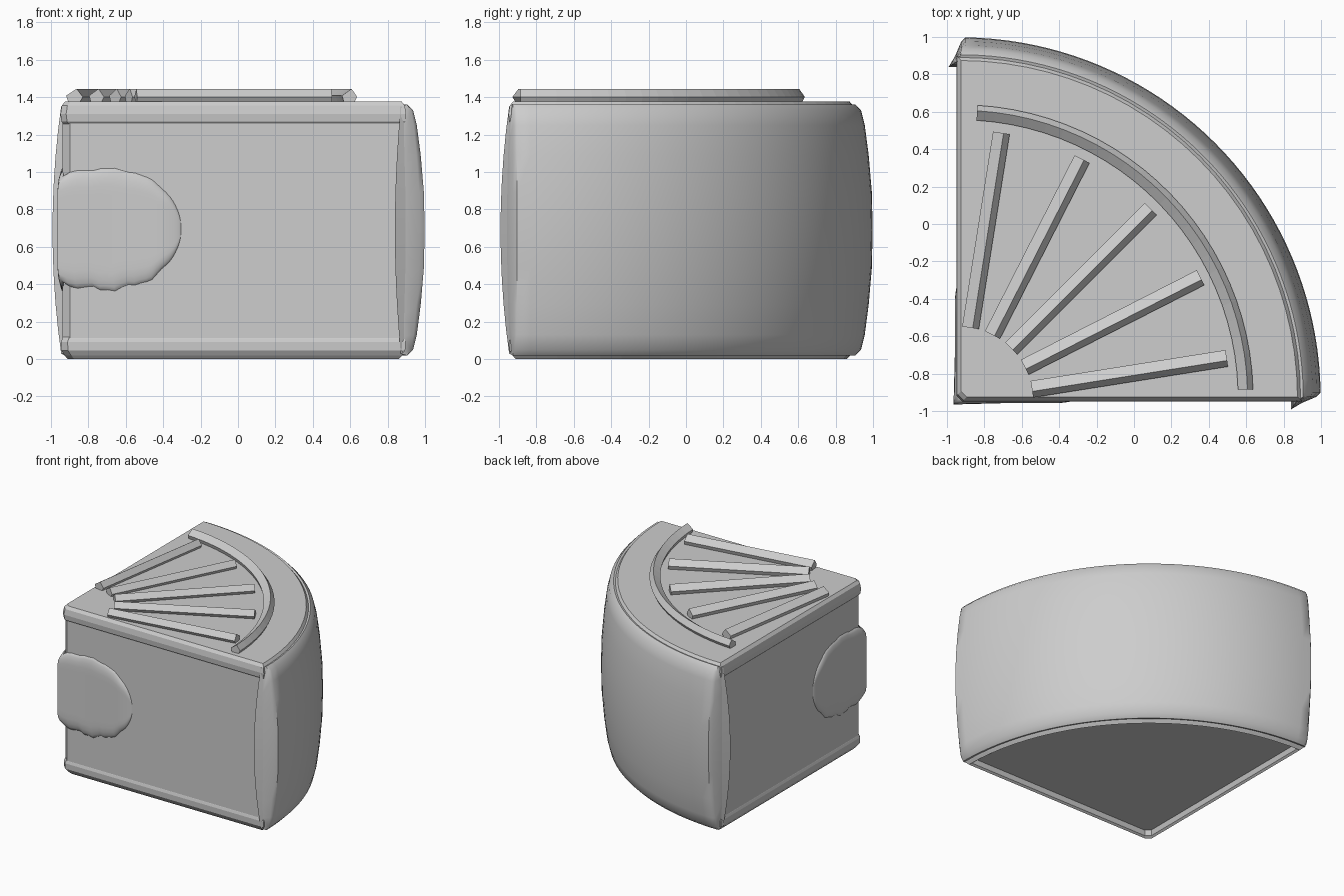
import bpy, bmesh, math
from math import sin, cos, radians

if "Cube" in bpy.data.objects:
    bpy.data.objects.remove(bpy.data.objects["Cube"])

C = -0.93                      # pivot corner of the quarter wedge (x and y)
MID = 0.69                     # mid height

grey = bpy.data.materials.new("plain grey")
grey.diffuse_color = (0.61, 0.61, 0.61, 1)
grey.use_nodes = True
grey.node_tree.nodes["Principled BSDF"].inputs["Base Color"].default_value = grey.diffuse_color


def make(name, verts, faces, smooth=None):
    me = bpy.data.meshes.new(name)
    me.from_pydata(verts, [], faces)
    bm = bmesh.new()
    bm.from_mesh(me)
    bmesh.ops.recalc_face_normals(bm, faces=bm.faces)
    bm.to_mesh(me)
    bm.free()
    ob = bpy.data.objects.new(name, me)
    bpy.context.collection.objects.link(ob)
    me.materials.append(grey)
    if smooth:
        bpy.ops.object.select_all(action="DESELECT")
        ob.select_set(True)
        bpy.context.view_layer.objects.active = ob
        bpy.ops.object.shade_smooth_by_angle(angle=radians(smooth))
    return ob


def loft(name, rings, smooth=None, caps=True):
    """Join closed rings of equal length and cap both ends."""
    n = len(rings[0])
    faces = [(i * n + j, i * n + (j + 1) % n, (i + 1) * n + (j + 1) % n, (i + 1) * n + j)
             for i in range(len(rings) - 1) for j in range(n)]
    if caps:
        faces += [tuple(range(n)), tuple(range((len(rings) - 1) * n, len(rings) * n))]
    return make(name, [v for r in rings for v in r], faces, smooth)


def polar(r, a, z, ox=C, oy=C):
    return (ox + r * cos(a), oy + r * sin(a), z)


def wedge(name, layers, radius, chamfer):
    """Quarter-round block; each layer is (height, distance outside the pivot)."""
    rings = []
    for z, off in layers:
        r, e = radius + off, C - off
        a0 = math.asin(-off / r)
        a1 = math.pi / 2 - a0
        ring = [polar(r, a0 + (a1 - a0) * i / 24, z) for i in range(25)]
        rings.append(ring + [(e, e + chamfer, z), (e + chamfer, e, z)])
    return loft(name, rings)


# Core body, rimmed top slab, and bottom rim around a recessed underside
wedge("core", [(0.06, 0.009), (1.32, 0.009)], 1.80, 0.04)
wedge("top_slab", [(1.25, 0.0), (1.27, 0.014), (1.31, 0.019), (1.355, 0.012), (1.378, -0.006)],
      1.81, 0.03)
wedge("bottom_rim", [(0.05, -0.048), (0.012, -0.036), (0.0, -0.02), (0.02, -0.002), (0.045, 0.014),
                     (0.09, 0.016), (0.11, 0.01), (0.13, 0.0)], 1.81, 0.035)

# Bulging curved outer wall, lens-shaped in section, with flared and hollowed ends
half = [(0.0, 1.928), (0.2, 1.924), (0.4, 1.907), (0.56, 1.886), (0.64, 1.866), (0.672, 1.835)]
outer = [(MID - h, r) for h, r in reversed(half)] + [(MID + h, r) for h, r in half[1:]]
N = len(outer)
inner = []                                        # height, radius, flare angle
for i in range(N):
    t = 2 * i / (N - 1) - 1
    inner.append((MID + 0.66 * t, 1.77 + 0.03 * t * t, -2.0 + 1.5 * t * t))


def wall_ring(f, shrink=0.0, out_angle=0.8, in_shift=0.0):
    def place(r, e, z):
        return polar(r, radians(e + (90 - 2 * e) * f), z)
    ring = [place(r - shrink * min(1, (r - 1.83) * 12), out_angle, z) for z, r in outer]
    return ring + [place(r, e + in_shift, z) for z, r, e in reversed(inner)]


def hollow_ring(f):
    ring = []
    for (z, r), (zi, ri, e) in zip(outer, inner):
        m = e * 0.45 + 0.05
        ring.append(polar(ri + 0.36 * (r - ri), radians(m + (90 - 2 * m) * f), 0.36 * z + 0.64 * zi))
    return ring + ring[::-1]


rings = [hollow_ring(0), wall_ring(0, 0.025, 0.15)]
rings += [wall_ring(i / 40, 0, 0.8, 0.6) for i in range(41)]
rings += [wall_ring(1, 0.025, 0.15), hollow_ring(1)]
loft("outer_wall", rings, smooth=45, caps=False)

# Ridged section shared by the raised strips: (sideways, height)
RIDGE = [(-0.028, 1.37), (-0.045, 1.402), (-0.012, 1.445), (0.045, 1.408), (0.032, 1.37)]

# Five radiating strips
for k in range(5):
    a = radians(9 + 18 * k)
    loft(f"radial_strip_{k + 1}",
         [[(-0.936 + r * cos(a) - u * sin(a), -0.945 + r * sin(a) + u * cos(a), z)
           for u, z in RIDGE] for r in (0.395, 1.45)])

# Curved strip around them, steep side outward
a0, a1 = radians(1.7), radians(86.6)
loft("curved_strip",
     [[polar(1.527 - u * 0.9, a0 + (a1 - a0) * i / 24, z) for u, z in RIDGE] for i in range(25)])

# Pillowy patch wrapped round the corner, with an uneven outline
NS, NT = 48, 16
verts, faces = [], []
for i in range(NS + 1):
    s = 0.635 * sin(math.pi / 2 * (2 * i / NS - 1))
    d = abs(s)
    far = max(0.0, 1 - ((d - 0.25) / 0.385) ** 2) if d > 0.25 else 1.0
    H = 0.325 * math.sqrt(far) if d > 0.25 else 0.28 + 0.045 * math.sqrt(1 - (1 - d / 0.25) ** 2)
    for j in range(NT + 1):
        t = sin(math.pi / 2 * (2 * j / NT - 1))
        wob = 1 + (0.025 * sin(31 * d) + 0.015 * sin(67 * d + 1)) * (1.3 if t < 0 else 0.6)
        z = MID + 0.005 + H * t * wob
        rise = 0.024 + 0.007 * max(0.0, 1 - d / 0.25)
        h = rise * min(1.0, 1.6 * math.sqrt(max(0, 1 - t * t))) * min(1.0, 1.5 * math.sqrt(far)) - 0.003
        out = -0.937 - h
        along = out + d * (1 + h / 0.64)
        verts.append((along, out, z) if s >= 0 else (out, along, z))
m = NT + 1
faces = [(i * m + j, (i + 1) * m + j, (i + 1) * m + j + 1, i * m + j + 1)
         for i in range(NS) for j in range(NT)]
make("corner_patch", verts, faces, smooth=50)
